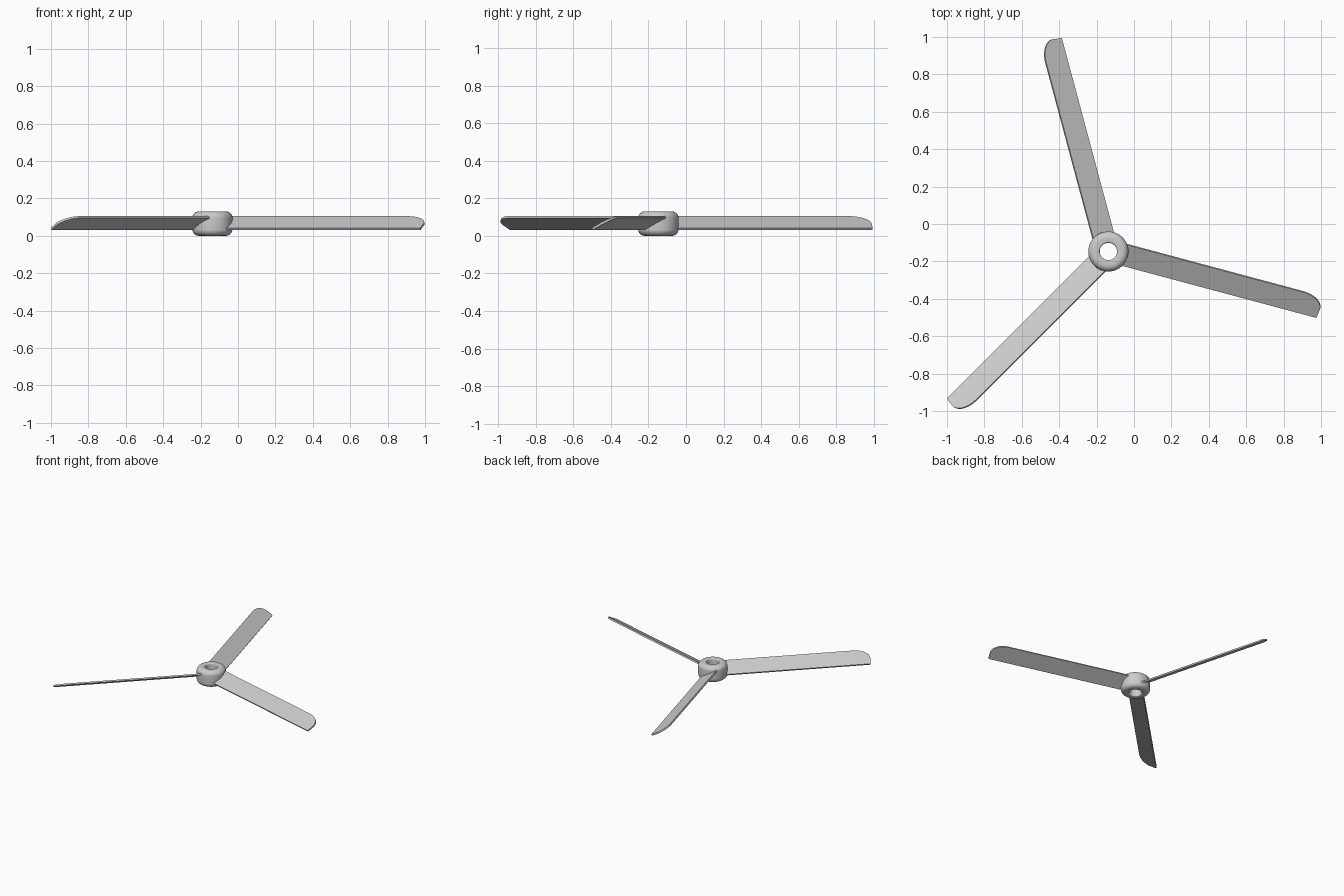
import bpy
import bmesh
from math import cos, sin, pi, radians
from mathutils import Matrix, Vector

old = bpy.data.objects.get("Cube")
if old:
    bpy.data.objects.remove(old, do_unlink=True)

HUB = Vector((-0.137, -0.147, 0))
PITCH, THICK, HALF = radians(29), 0.012, 0.0655

grey = bpy.data.materials.new("light grey")
grey.use_nodes = True
grey.diffuse_color = (0.6, 0.6, 0.6, 1)
grey.node_tree.nodes["Principled BSDF"].inputs["Base Color"].default_value = grey.diffuse_color


def finish(name, bm):
    bmesh.ops.recalc_face_normals(bm, faces=bm.faces)
    mesh = bpy.data.meshes.new(name)
    bm.to_mesh(mesh)
    bm.free()
    mesh.materials.append(grey)
    obj = bpy.data.objects.new(name, mesh)
    bpy.context.collection.objects.link(obj)
    bpy.ops.object.select_all(action='DESELECT')
    obj.select_set(True)
    bpy.context.view_layer.objects.active = obj
    bpy.ops.object.shade_smooth_by_angle(angle=radians(35))
    return obj


def arc(cx, cy, rx, ry, start, end, steps=8):
    angles = [radians(start + (end - start) * i / steps) for i in range(steps + 1)]
    return [(cx + rx * cos(a), cy + ry * sin(a)) for a in angles]


# Hub: rounded ring turned around its bore
profile = arc(0.073, 0.034, 0.034, 0.034, -90, 0)
profile += arc(0.073, 0.096, 0.034, 0.034, 0, 90)
profile += arc(0.054, 0.122, 0.008, 0.008, 90, 180, 4)
profile += arc(0.054, 0.008, 0.008, 0.008, 180, 270, 4)
bm = bmesh.new()
ring = [bm.verts.new((r, 0, z)) for r, z in profile]
edges = [bm.edges.new((ring[i], ring[(i + 1) % len(ring)])) for i in range(len(ring))]
bmesh.ops.spin(bm, geom=ring + edges, cent=(0, 0, 0), axis=(0, 0, 1),
               angle=2 * pi, steps=64, use_merge=True)
bmesh.ops.remove_doubles(bm, verts=bm.verts, dist=1e-5)
finish("hub", bm).location = HUB

# Blades: thin pitched plates with one rounded tip corner
outline = [(0.06, HALF), (0.06, -HALF), (1.166, -HALF)]
outline += arc(1.06, -0.01, 0.113, HALF + 0.01, 0, 90, 14)
for i, name in enumerate(("right_blade", "rear_blade", "front_blade")):
    bm = bmesh.new()
    face = bm.faces.new([bm.verts.new((x, y, -THICK / 2)) for x, y in outline])
    top = bmesh.ops.extrude_face_region(bm, geom=[face])["geom"]
    bmesh.ops.translate(bm, vec=(0, 0, THICK),
                        verts=[v for v in top if isinstance(v, bmesh.types.BMVert)])
    place = (Matrix.Translation(HUB) @ Matrix.Rotation(radians(120 * i - 15), 4, 'Z')
             @ Matrix.Translation((0, 0.005, 0.068)) @ Matrix.Rotation(PITCH, 4, 'X'))
    bmesh.ops.transform(bm, matrix=place, verts=bm.verts)
    finish(name, bm)
